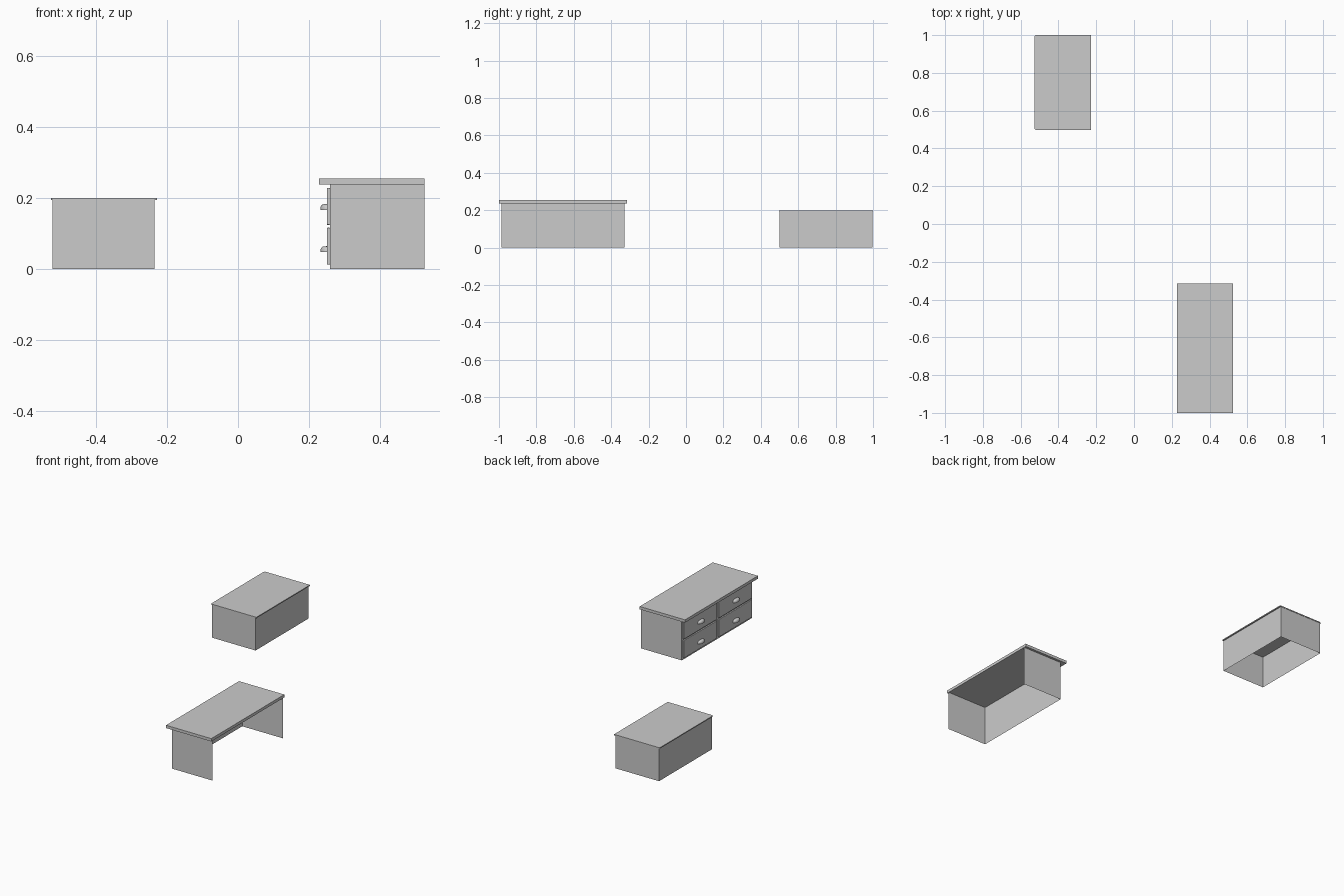
import bpy, bmesh, math

if "Cube" in bpy.data.objects:
    bpy.data.objects.remove(bpy.data.objects["Cube"])


def finish(name, bm):
    me = bpy.data.meshes.new(name)
    bm.normal_update()
    bm.to_mesh(me)
    bm.free()
    ob = bpy.data.objects.new(name, me)
    bpy.context.collection.objects.link(ob)
    return ob


def box(name, x0, x1, y0, y1, z0, z1, bevel=0):
    bm = bmesh.new()
    bmesh.ops.create_cube(bm, size=1)
    for v in bm.verts:
        v.co = (x0 + (v.co.x + .5) * (x1 - x0), y0 + (v.co.y + .5) * (y1 - y0),
                z0 + (v.co.z + .5) * (z1 - z0))
    ob = finish(name, bm)
    if bevel:
        m = ob.modifiers.new("bevel", 'BEVEL')
        m.width, m.segments = bevel, 2
    return ob


def walls(name, pts, height, closed):
    # thin upright panels following a plan outline, without a floor
    bm = bmesh.new()
    lo = [bm.verts.new((x, y, 0)) for x, y in pts]
    hi = [bm.verts.new((x, y, height)) for x, y in pts]
    n = len(pts)
    for i in range(n if closed else n - 1):
        j = (i + 1) % n
        bm.faces.new((lo[i], lo[j], hi[j], hi[i]))
    return finish(name, bm)


def cup_pull(name, x, y, z, depth, half_w, height):
    # quarter dome with a full, rounded-square profile
    bm = bmesh.new()
    rows, cols = 6, 14
    grid = []
    for r in range(rows + 1):
        a = math.pi / 2 * r / rows
        k, h = math.cos(a) ** .6, math.sin(a) ** .6 if r else 0
        if r == rows:
            k = 0
        grid.append([bm.verts.new((x - depth * k * math.sin(math.pi * c / cols),
                                   y + half_w * k * math.cos(math.pi * c / cols),
                                   z + height * h)) for c in range(cols + 1)])
    for r in range(rows):
        for c in range(cols):
            bm.faces.new((grid[r][c], grid[r][c + 1], grid[r + 1][c + 1], grid[r + 1][c]))
    bm.faces.new(grid[0])
    bmesh.ops.remove_doubles(bm, verts=bm.verts, dist=1e-5)
    bmesh.ops.recalc_face_normals(bm, faces=bm.faces)
    ob = finish(name, bm)
    bpy.context.view_layer.objects.active = ob
    ob.select_set(True)
    bpy.ops.object.shade_smooth_by_angle(angle=math.radians(40))
    ob.select_set(False)


# dresser: open back and bottom, drawers facing -x
Y0, Y1, XF, XB = -.987, -.33, .259, .525
walls("dresser_body", [(XB, Y1), (XF, Y1), (XF, Y0), (XB, Y0)], .237, False)
box("dresser_top", .228, XB, -1, -.316, .237, .254)

mid = (Y0 + Y1) / 2
for col, s in (("a", -1), ("b", 1)):
    ya, yb = sorted((mid + s * .01, mid + s * .319))
    for row, z0, z1, zh in (("lower", .012, .116, .047), ("upper", .124, .228, .166)):
        box(f"drawer_{row}_{col}", .25, XF, ya, yb, z0, z1, .002)
        cup_pull(f"pull_{row}_{col}", .251, (ya + yb) / 2, zh, .019, .028, .017)

# low chest: open bottom with thin lid
walls("chest_body", [(-.522, .5), (-.235, .5), (-.235, .998), (-.522, .998)], .195, True)
lid = box("chest_lid", -.527, -.228, .497, 1, .194, .2)
bm = bmesh.new()
bm.from_mesh(lid.data)
corners = [e for e in bm.edges if all(v.co.x < -.5 for v in e.verts)
           and abs(e.verts[0].co.z - e.verts[1].co.z) > .001]
bmesh.ops.bevel(bm, geom=corners, offset=.01, segments=4, profile=.5, affect='EDGES')
bm.to_mesh(lid.data)
bm.free()
